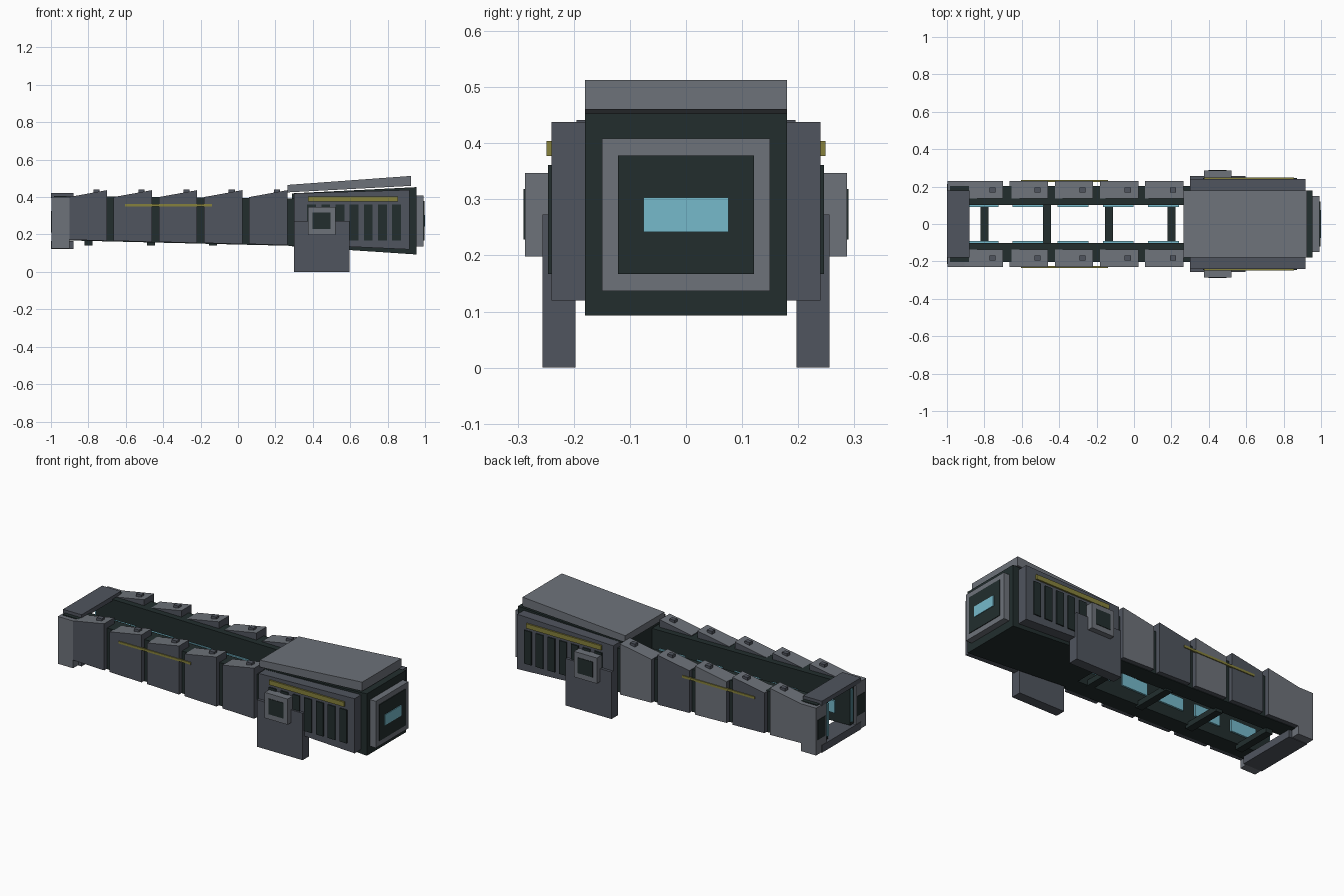
import bpy, bmesh

if "Cube" in bpy.data.objects:
    bpy.data.objects.remove(bpy.data.objects["Cube"])


def colour(name, rgb):
    m = bpy.data.materials.new(name)
    m.diffuse_color = (*rgb, 1)
    m.use_nodes = True
    m.node_tree.nodes["Principled BSDF"].inputs["Base Color"].default_value = m.diffuse_color
    return m


LIGHT = colour("light_grey", (0.155, 0.17, 0.195))
GREY = colour("dark_grey", (0.08, 0.09, 0.112))
BLACK = colour("green_black", (0.016, 0.027, 0.027))
CYAN = colour("pale_cyan", (0.18, 0.49, 0.6))
YELLOW = colour("olive_yellow", (0.24, 0.22, 0.045))


def block(name, x, y, z_left, z_right, mats, rule=None):
    """Box whose bottom and top may slope between its left and right ends."""
    bm = bmesh.new()
    ring = []
    for yy in sorted(y):
        ring.append([bm.verts.new(p) for p in (
            (x[0], yy, z_left[0]), (x[1], yy, z_right[0]),
            (x[1], yy, z_right[1]), (x[0], yy, z_left[1]))])
    a, b = ring
    bm.faces.new(a)
    bm.faces.new(b[::-1])
    for i in range(4):
        j = (i + 1) % 4
        bm.faces.new((a[j], a[i], b[i], b[j]))
    bmesh.ops.recalc_face_normals(bm, faces=bm.faces)
    bm.normal_update()
    if rule:
        for f in bm.faces:
            f.material_index = rule(f.normal)
    mesh = bpy.data.meshes.new(name)
    bm.to_mesh(mesh)
    bm.free()
    for m in mats if isinstance(mats, list) else [mats]:
        mesh.materials.append(m)
    ob = bpy.data.objects.new(name, mesh)
    bpy.context.collection.objects.link(ob)
    return ob


def box(name, x, y, z, mat):
    return block(name, x, y, z, z, mat)


# Rear housing and sloped lid
block("rear_housing", (0.29, 0.955), (-0.18, 0.18), (0.137, 0.42), (0.093, 0.453), BLACK)
block("housing_lid", (0.265, 0.925), (-0.18, 0.18), (0.425, 0.465), (0.46, 0.513), LIGHT)

# End frame, screen and light
box("end_frame", (0.95, 0.992), (-0.15, 0.15), (0.137, 0.408), LIGHT)
box("end_screen", (0.98, 0.996), (-0.121, 0.121), (0.167, 0.378), BLACK)
box("end_light", (0.99, 1.0), (-0.076, 0.076), (0.242, 0.303), CYAN)

# Cross ties between the rails
for i in range(4):
    x = -0.82 + i * 0.333
    box("cross_tie", (x, x + 0.043), (-0.12, 0.12), (0.14, 0.172), BLACK)

# Front head bars
box("head_top_bar", (-1.0, -0.88), (-0.18, 0.18), (0.395, 0.422), GREY)
box("head_bottom_bar", (-1.0, -0.88), (-0.18, 0.18), (0.122, 0.165), GREY)

starts = (-0.905, -0.665, -0.423, -0.182, 0.06)

for s in (-1, 1):
    def sy(a, b):
        return (s * a, s * b)

    # Long rail and front cheek
    block("rail", (-0.985, 0.3), sy(0.102, 0.203), (0.17, 0.405), (0.139, 0.393), BLACK)
    box("front_cheek", (-0.998, -0.9), sy(0.135, 0.23), (0.125, 0.4), LIGHT)
    box("cheek_inlay", (-1.0, -0.99), sy(0.145, 0.215), (0.21, 0.325), BLACK)
    box("front_light", (-0.993, -0.983), sy(0.104, 0.118), (0.19, 0.38), CYAN)

    # Armour plates with bolts, and light panels inside the rail
    for i, x in enumerate(starts):
        side = 1 if s > 0 and i % 2 == 0 else 0

        def plate_rule(n, side=side):
            if n.z > 0.5:
                return 1
            return side if n.y * s > 0.5 else 0
        low = 0.172 - 0.0058 * i
        block("armour_plate", (x, x + 0.205), sy(0.137, 0.23), (low, 0.4),
              (low - 0.006, 0.437), [GREY, LIGHT], plate_rule)
        box("plate_bolt", (x + 0.132, x + 0.165), sy(0.168, 0.195), (0.41, 0.441), GREY)
        box("inner_light", (x + 0.015, x + 0.18), sy(0.092, 0.106), (0.22, 0.29), CYAN)
    box("front_stripe", (-0.605, -0.14), sy(0.225, 0.235), (0.35, 0.363), YELLOW)

    # Housing side panel with vent slots and stripe
    block("side_panel", (0.3, 0.918), sy(0.175, 0.24), (0.148, 0.42), (0.12, 0.438), GREY)
    for i in range(7):
        x = 0.37 + i * 0.0757
        box("vent_slot", (x, x + 0.047), sy(0.238, 0.246), (0.167, 0.361), BLACK)
    box("side_stripe", (0.373, 0.855), sy(0.235, 0.249), (0.377, 0.404), YELLOW)

    # Support foot with bracket
    box("support_foot", (0.3, 0.595), sy(0.197, 0.256), (0.0, 0.273), GREY)
    box("foot_bracket", (0.373, 0.52), sy(0.23, 0.287), (0.198, 0.347), LIGHT)
    box("bracket_inlay", (0.398, 0.495), sy(0.283, 0.29), (0.228, 0.318), BLACK)
